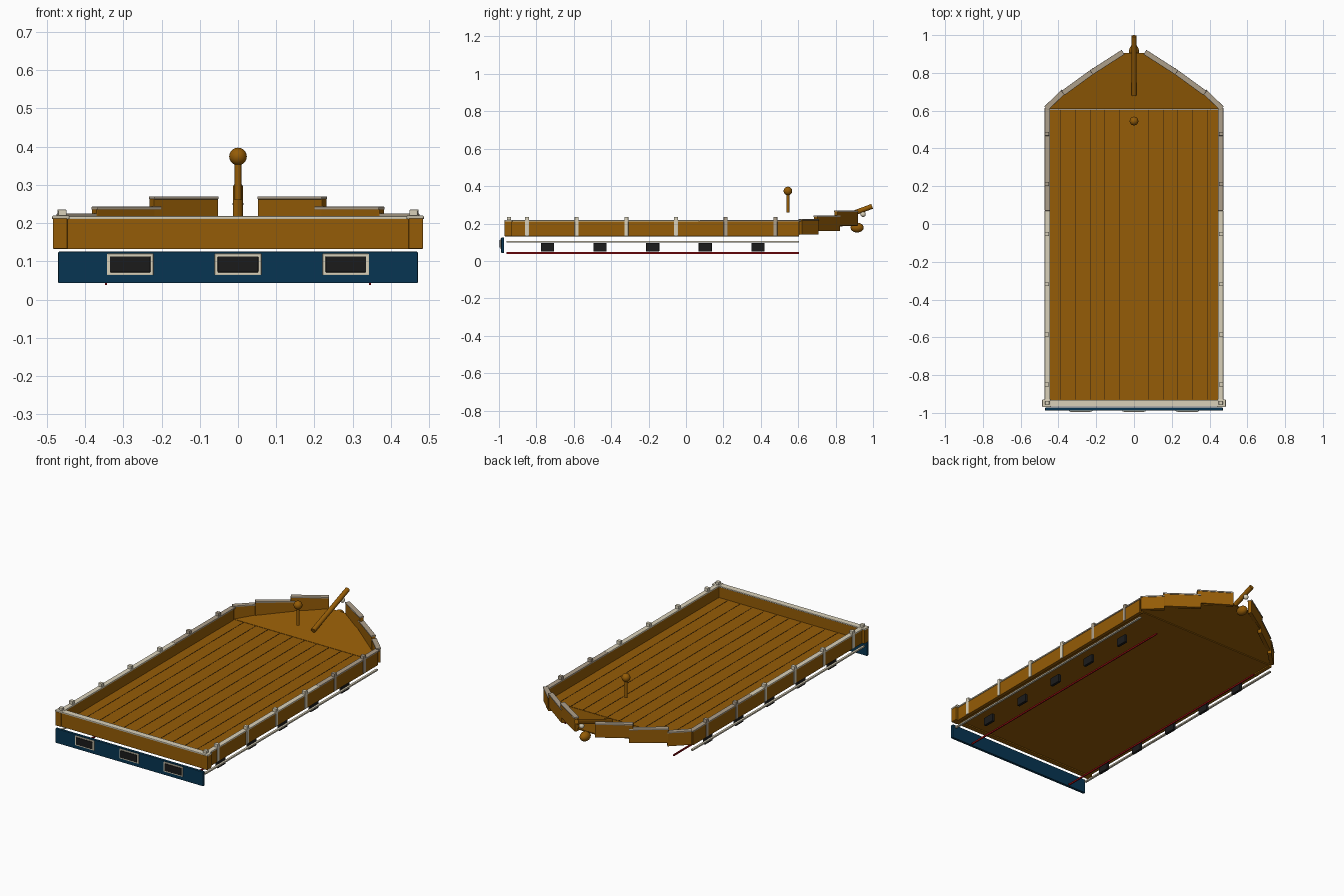
import bpy, bmesh, math
from mathutils import Vector

if "Cube" in bpy.data.objects:
    bpy.data.objects.remove(bpy.data.objects["Cube"])


def mat(name, r, g, b):
    m = bpy.data.materials.new(name)
    m.diffuse_color = (r, g, b, 1)
    m.use_nodes = True
    m.node_tree.nodes["Principled BSDF"].inputs["Base Color"].default_value = m.diffuse_color
    return m


WOOD = mat("wood brown", 0.30, 0.107, 0.002)
TRIM = mat("cream trim", 0.70, 0.64, 0.49)
WORN = mat("weathered trim", 0.42, 0.35, 0.26)
BLUE = mat("navy blue", 0.002, 0.036, 0.085)
DARK = mat("charcoal", 0.011, 0.011, 0.011)
RED = mat("dark red", 0.30, 0.004, 0.006)
SEAM = mat("dark seam", 0.03, 0.013, 0.003)


def finish(name, bm, m):
    me = bpy.data.meshes.new(name)
    bmesh.ops.recalc_face_normals(bm, faces=bm.faces)
    bm.to_mesh(me)
    bm.free()
    ob = bpy.data.objects.new(name, me)
    me.materials.append(m)
    bpy.context.collection.objects.link(ob)
    return ob


def box(name, x0, x1, y0, y1, z0, z1, m, bevel=0.0, turn=0.0):
    """Box from its limits, optionally turned about its own vertical axis."""
    bm = bmesh.new()
    bmesh.ops.create_cube(bm, size=1)
    bmesh.ops.scale(bm, vec=(x1 - x0, y1 - y0, z1 - z0), verts=bm.verts)
    if bevel:
        bmesh.ops.bevel(bm, geom=bm.edges[:], offset=bevel, segments=2,
                        profile=0.5, affect='EDGES')
    ob = finish(name, bm, m)
    ob.location = ((x0 + x1) / 2, (y0 + y1) / 2, (z0 + z1) / 2)
    ob.rotation_euler.z = turn
    return ob


def beam(name, a, b, width, z0, z1, m, bevel=0.002):
    """Upright board running between two points in plan."""
    cx, cy = (a[0] + b[0]) / 2, (a[1] + b[1]) / 2
    dx, dy = b[0] - a[0], b[1] - a[1]
    h = math.hypot(dx, dy) / 2
    return box(name, cx - h, cx + h, cy - width / 2, cy + width / 2,
               z0, z1, m, bevel, math.atan2(dy, dx))


def rod(name, a, b, r, m):
    a, b = Vector(a), Vector(b)
    bm = bmesh.new()
    bmesh.ops.create_cone(bm, cap_ends=True, segments=20, radius1=r, radius2=r,
                          depth=(b - a).length)
    for f in bm.faces:
        f.smooth = len(f.verts) == 4
    ob = finish(name, bm, m)
    ob.location = (a + b) / 2
    ob.rotation_euler = (b - a).to_track_quat('Z', 'Y').to_euler()
    return ob


def ball(name, loc, rx, ry, rz, m):
    bm = bmesh.new()
    bmesh.ops.create_uvsphere(bm, u_segments=24, v_segments=14, radius=1)
    bmesh.ops.scale(bm, vec=(rx, ry, rz), verts=bm.verts)
    for f in bm.faces:
        f.smooth = True
    ob = finish(name, bm, m)
    ob.location = loc
    return ob


# main deck with plank seams
box("main_deck", -0.46, 0.46, -0.95, 0.606, 0.139, 0.148, WOOD)
for i in range(-5, 6):
    x = i * 0.0775
    box("deck_seam", x - 0.0013, x + 0.0013, -0.93, 0.605, 0.146, 0.149, SEAM)

# bow deck, rising towards the tip
half = [(0.462, 0.609), (0.38, 0.695), (0.22, 0.81), (0.055, 0.905)]
outline = half + [(-x, y) for x, y in reversed(half)]
bm = bmesh.new()
rings = [[bm.verts.new((x, y, z + (y - 0.609) * 0.19)) for x, y in outline]
         for z in (0.142, 0.148)]
for ring in rings:
    bm.faces.new(ring)
for i in range(len(outline)):
    j = (i + 1) % len(outline)
    bm.faces.new((rings[0][i], rings[0][j], rings[1][j], rings[1][i]))
finish("bow_deck", bm, WOOD)

# bow wall boards: two plan points, bottom and top height
bow = [((0.465, 0.612), (0.372, 0.702), 0.142, 0.225),
       ((0.376, 0.693), (0.208, 0.815), 0.160, 0.243),
       ((0.226, 0.802), (0.058, 0.910), 0.188, 0.270)]

for s in (-1, 1):
    # side bulwark, cap rail in two lengths, and posts
    xs = sorted((s * 0.447, s * 0.469))
    box("side_bulwark", *xs, -0.965, 0.605, 0.132, 0.212, WOOD, 0.002)
    xs = sorted((s * 0.444, s * 0.473))
    box("aft_cap_rail", *xs, -0.965, 0.07, 0.210, 0.218, TRIM, 0.002)
    box("fore_cap_rail", *xs, 0.07, 0.615, 0.210, 0.218, WORN, 0.002)
    for i in range(6):
        y = -0.85 + i * 0.2655
        box("rail_post", s * 0.461 - 0.0115, s * 0.461 + 0.0115,
            y - 0.0105, y + 0.0105, 0.134, 0.236, WORN if y > 0.07 else TRIM, 0.002)
    # stern corner posts
    box("stern_corner_post", s * 0.465 - 0.019, s * 0.465 + 0.019,
        -0.970, -0.93, 0.132, 0.213, WOOD, 0.003)
    box("stern_corner_cap", s * 0.463 - 0.023, s * 0.463 + 0.023,
        -0.97, -0.928, 0.210, 0.220, TRIM, 0.004)
    box("stern_corner_knob", s * 0.459 - 0.011, s * 0.459 + 0.011,
        -0.958, -0.936, 0.218, 0.235, TRIM, 0.003)
    # stepped bow wall
    for a, b, z0, z1 in bow:
        a, b = (s * a[0], a[1]), (s * b[0], b[1])
        beam("bow_bulwark", a, b, 0.022, z0, z1 - 0.006, WOOD)
        beam("bow_cap_rail", a, b, 0.028, z1 - 0.008, z1, WORN)
    # hull stripes and gun ports
    box("hull_trim_strip", s * 0.46 - 0.006, s * 0.46 + 0.006, -0.96, 0.605,
        0.099, 0.107, TRIM)
    box("waterline_strip", s * 0.345 - 0.003, s * 0.345 + 0.003, -0.96, 0.605,
        0.038, 0.047, RED)
    for i in range(5):
        y = -0.74 + i * 0.281
        box("side_port", s * 0.407 - 0.008, s * 0.407 + 0.008,
            y - 0.035, y + 0.035, 0.050, 0.097, DARK, 0.002)

# stern wall
box("stern_bulwark", -0.483, 0.483, -0.966, -0.938, 0.132, 0.213, WOOD, 0.002)
box("stern_cap_rail", -0.486, 0.486, -0.967, -0.932, 0.210, 0.218, TRIM, 0.002)

# stern panel with framed windows
box("stern_panel", -0.47, 0.47, -0.988, -0.972, 0.043, 0.125, BLUE, 0.002)
for x in (-0.282, 0, 0.282):
    box("window_frame", x - 0.061, x + 0.061, -0.992, -0.986, 0.064, 0.120, TRIM, 0.002)
    box("window_pane", x - 0.053, x + 0.053, -0.996, -0.990, 0.071, 0.113, DARK, 0.002)

# bowsprit and figurehead
rod("bowsprit", (0, 0.682, 0.175), (0, 0.995, 0.292), 0.0135, WOOD)
ball("figurehead_body", (0, 0.915, 0.178), 0.026, 0.035, 0.026, WOOD)
ball("figurehead_head", (0, 0.947, 0.250), 0.014, 0.014, 0.015, TRIM)

# small post with ball top
rod("post_stem", (0, 0.545, 0.26), (0, 0.545, 0.365), 0.0085, WOOD)
ball("post_ball", (0, 0.545, 0.374), 0.023, 0.023, 0.023, WOOD)
